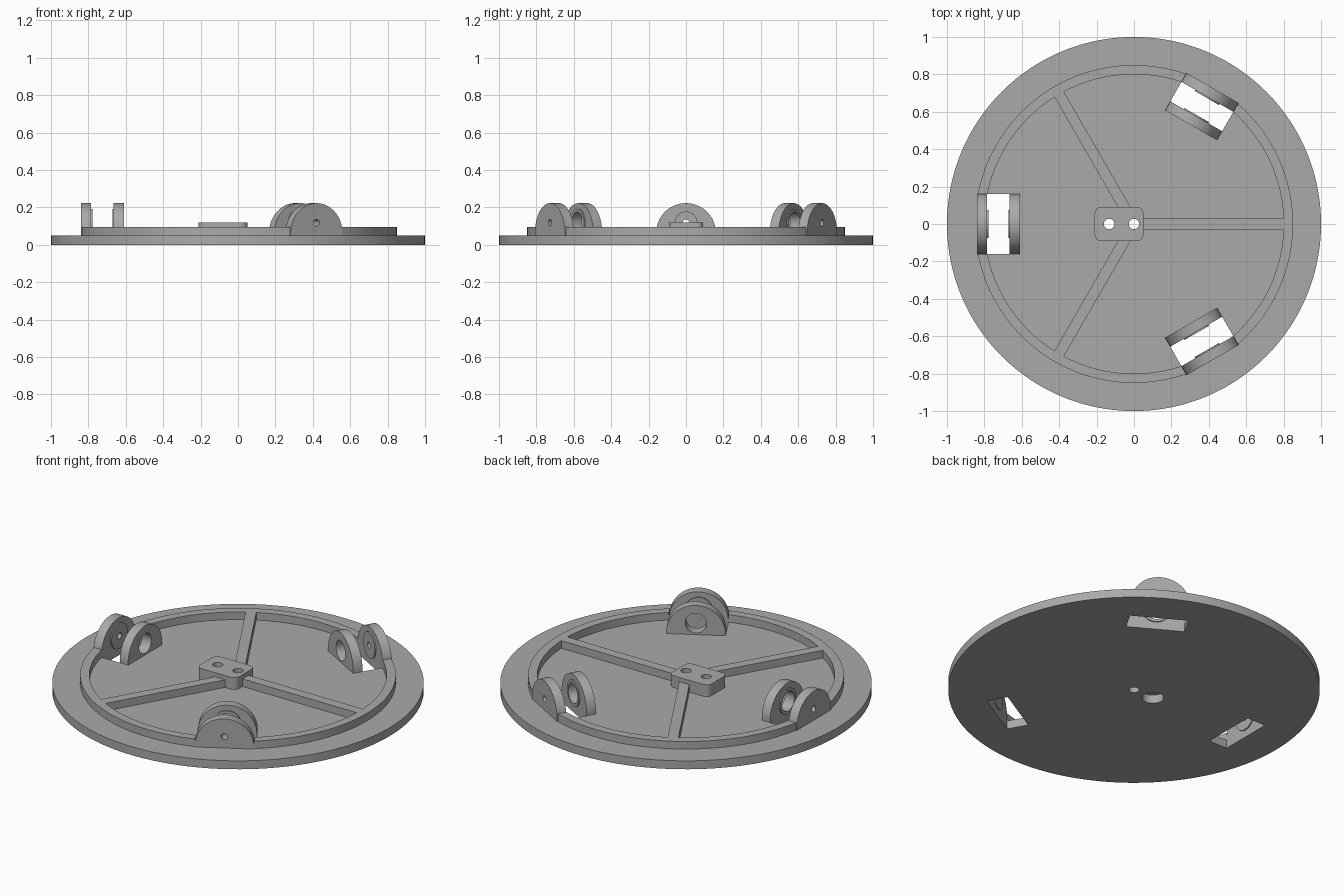
import bpy, bmesh
from math import sin, cos, pi, radians
from mathutils import Matrix, Vector

if "Cube" in bpy.data.objects:
    bpy.data.objects.remove(bpy.data.objects["Cube"])

grey = bpy.data.materials.new("plain grey")
grey.use_nodes = True
grey.diffuse_color = (0.4, 0.4, 0.4, 1)
grey.node_tree.nodes["Principled BSDF"].inputs["Base Color"].default_value = (0.4, 0.4, 0.4, 1)

BASE_TOP, RIM_TOP, HUB_TOP = 0.05, 0.095, 0.12
SLOT_HALF = 0.16
OUTER_X, INNER_X, THICK = 0.785, 0.61, 0.055   # bracket plate starts, plate thickness
AXLE_Z = 0.118


def arc(cx, cy, r, a0, a1, n):
    return [(cx + r * cos(a0 + (a1 - a0) * i / n), cy + r * sin(a0 + (a1 - a0) * i / n))
            for i in range(n + 1)]


def circle(cx, cy, r, n=48):
    return arc(cx, cy, r, 0, 2 * pi, n)[:-1]


def rect(x0, x1, y0, y1):
    return [(x0, y0), (x1, y0), (x1, y1), (x0, y1)]


def prism(name, outline, lo, hi, matrix=Matrix()):
    """Extrude an outline from lo to hi along z, then transform it."""
    bm = bmesh.new()
    face = bm.faces.new([bm.verts.new((x, y, lo)) for x, y in outline])
    top = bmesh.ops.extrude_face_region(bm, geom=[face])["geom"]
    bmesh.ops.translate(bm, vec=(0, 0, hi - lo),
                        verts=[v for v in top if isinstance(v, bmesh.types.BMVert)])
    bmesh.ops.recalc_face_normals(bm, faces=bm.faces)
    bm.transform(matrix)
    mesh = bpy.data.meshes.new(name)
    bm.to_mesh(mesh)
    bm.free()
    mesh.materials.append(grey)
    obj = bpy.data.objects.new(name, mesh)
    bpy.context.collection.objects.link(obj)
    return obj


def select(obj):
    bpy.ops.object.select_all(action='DESELECT')
    obj.select_set(True)
    bpy.context.view_layer.objects.active = obj


def cut(obj, *cutters):
    """Subtract each cutter and discard it."""
    for cutter in cutters:
        select(obj)
        mod = obj.modifiers.new("cut", 'BOOLEAN')
        mod.operation, mod.solver, mod.object = 'DIFFERENCE', 'EXACT', cutter
        bpy.ops.object.modifier_apply(modifier=mod.name)
        bpy.data.objects.remove(cutter)
    return obj


def spin(angle):
    return Matrix.Rotation(radians(angle), 4, 'Z')


# Maps a (y, z) outline extruded along x into place
UPRIGHT = Matrix(((0, 0, 1, 0), (1, 0, 0, 0), (0, 1, 0, 0), (0, 0, 0, 1)))
BRACKETS = {"left_back": 60, "right": 180, "left_front": 300}
HOLES = (0, -0.133)
parts = []

# Base disc and raised rim
base = prism("base_disc", circle(0, 0, 1, 160), 0, BASE_TOP)
rim = prism("rim", circle(0, 0, 0.85, 160), BASE_TOP, RIM_TOP)
cut(rim, prism("cutter", circle(0, 0, 0.8, 160), 0, 1))
for angle in BRACKETS.values():
    cut(base, prism("cutter", rect(INNER_X + THICK, OUTER_X, -SLOT_HALF, SLOT_HALF),
                    -1, 1, spin(angle)))
    cut(rim, prism("cutter", rect(0.6, 0.9, -SLOT_HALF, SLOT_HALF), -1, 1, spin(angle)))

# Spokes
for i, angle in enumerate((0, 120, 240)):
    parts.append(prism(f"spoke_{i + 1}", rect(0.035, 0.801, -0.029, 0.029),
                       BASE_TOP, RIM_TOP, spin(angle)))

# Hub block with rounded corners
outline = []
for i, (x, y) in enumerate(((0.015, 0.057), (-0.175, 0.057), (-0.175, -0.057), (0.015, -0.057))):
    outline += arc(x, y, 0.035, i * pi / 2, (i + 1) * pi / 2, 8)
hub = prism("hub_block", outline, BASE_TOP, HUB_TOP)
for x in HOLES:
    cut(hub, prism("cutter", circle(x, 0, 0.028), -1, 1))
    # The off-centre hole is wider through the base
    cut(base, prism("cutter", circle(x, 0, 0.058 if x else 0.028), -1, 1))

# Bracket plates: arched, with a raised collar facing the slot
arch = [(-SLOT_HALF, BASE_TOP), (SLOT_HALF, BASE_TOP)] + arc(0, 0.063, SLOT_HALF, 0, pi, 40)
for side, angle in BRACKETS.items():
    place = spin(angle) @ UPRIGHT
    for kind, x, hole, collar in (("outer", OUTER_X, 0.018, OUTER_X - 0.007),
                                  ("inner", INNER_X, 0.058, INNER_X + THICK)):
        plate = prism(f"{side}_{kind}_plate", arch, x, x + THICK, place)
        ring = prism(f"{side}_{kind}_collar", circle(0, AXLE_Z, 0.075),
                     collar, collar + 0.007, place)
        for obj in (plate, ring):
            cut(obj, prism("cutter", circle(0, AXLE_Z, hole), 0.5, 1, place))
            parts.append(obj)

for obj in parts + [base, rim, hub]:
    select(obj)
    bpy.ops.object.shade_smooth_by_angle(angle=radians(30))
